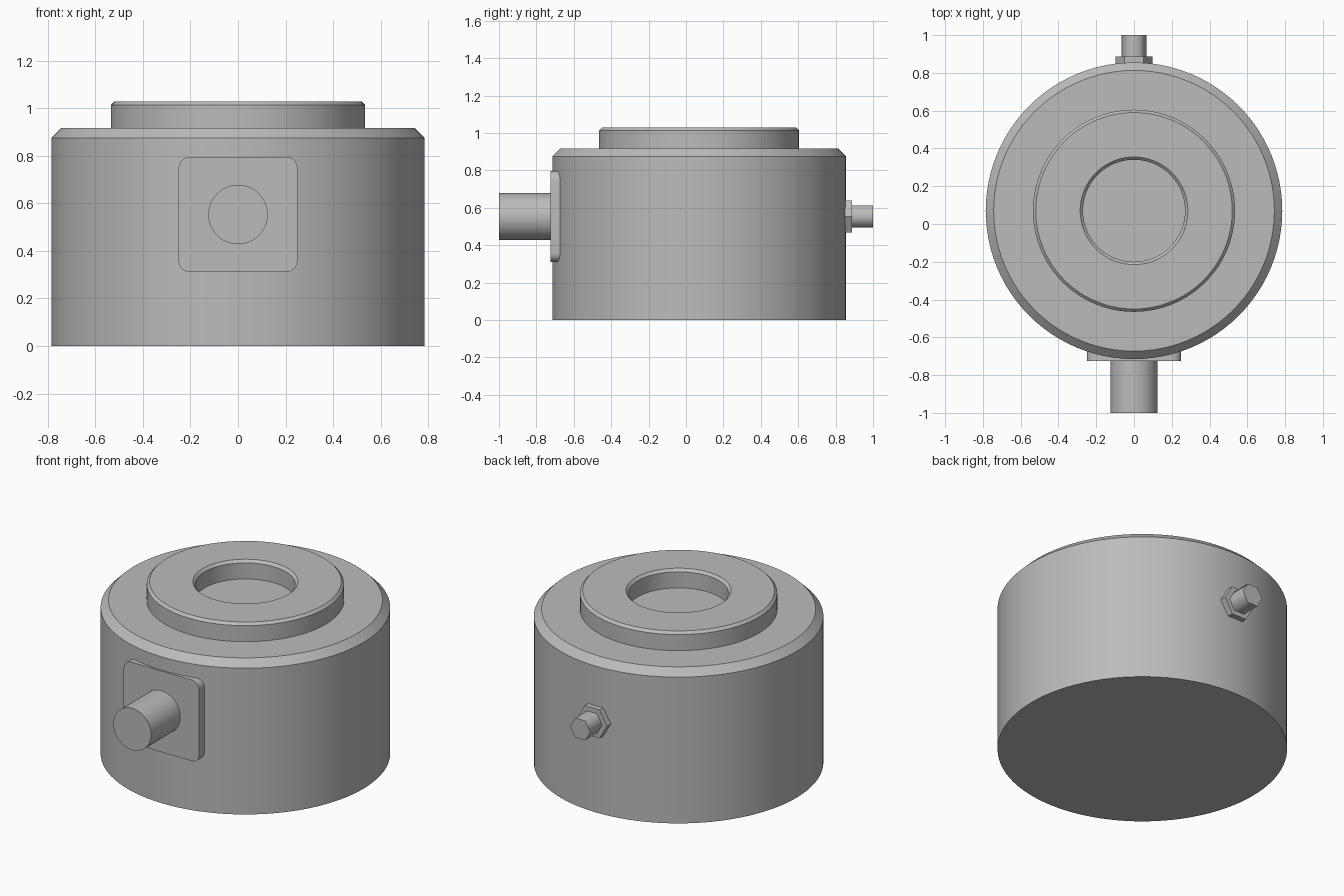
import bpy, bmesh, math
from mathutils import Matrix

cube = bpy.data.objects.get("Cube")
if cube:
    bpy.data.objects.remove(cube, do_unlink=True)

AXIS_Y = 0.07      # centre line of the round housing
PORT_Z = 0.553     # height of the side fittings

grey = bpy.data.materials.new("metal_grey")
grey.use_nodes = True
colour = (0.5, 0.5, 0.5, 1)
grey.diffuse_color = colour
grey.node_tree.nodes["Principled BSDF"].inputs["Base Color"].default_value = colour


def finish(name, bm, angle=30):
    bmesh.ops.recalc_face_normals(bm, faces=bm.faces)
    mesh = bpy.data.meshes.new(name)
    bm.to_mesh(mesh)
    bm.free()
    mesh.materials.append(grey)
    obj = bpy.data.objects.new(name, mesh)
    bpy.context.collection.objects.link(obj)
    bpy.ops.object.select_all(action='DESELECT')
    obj.select_set(True)
    bpy.context.view_layer.objects.active = obj
    bpy.ops.object.shade_smooth_by_angle(angle=math.radians(angle))
    return obj


def lathe(name, profile, sides=96):
    """Rings of (radius, height), closed by a cap at each end."""
    bm = bmesh.new()
    rings = []
    for r, z in profile:
        rings.append([bm.verts.new((r * math.cos(t), AXIS_Y + r * math.sin(t), z))
                      for t in (math.tau * i / sides for i in range(sides))])
    for a, b in zip(rings, rings[1:]):
        for i in range(sides):
            j = (i + 1) % sides
            bm.faces.new((a[i], a[j], b[j], b[i]))
    bm.faces.new(rings[0])
    bm.faces.new(rings[-1])
    return finish(name, bm)


def rod(name, radius, y0, y1, sides, angle=30):
    """Prism along y with a corner pointing sideways."""
    bm = bmesh.new()
    bmesh.ops.create_cone(bm, cap_ends=True, segments=sides, radius1=radius,
                          radius2=radius, depth=y1 - y0)
    bm.transform(Matrix.Translation((0, (y0 + y1) / 2, PORT_Z))
                 @ Matrix.Rotation(math.pi / 2, 4, 'X')
                 @ Matrix.Rotation(math.pi / 2, 4, 'Z'))
    return finish(name, bm, angle)


# Round housing with chamfered rim, raised collar and shallow recess
lathe("housing", [(0.785, 0), (0.785, 0.875), (0.743, 0.917), (0.535, 0.917),
                  (0.535, 1.013), (0.52, 1.028), (0.285, 1.028), (0.27, 1.013),
                  (0.27, 0.917)])

# Mounting plate with rounded corners
bm = bmesh.new()
bmesh.ops.create_cube(bm, size=1)
bm.transform(Matrix.Translation((0, -0.674, PORT_Z)) @ Matrix.Diagonal((0.5, 0.1, 0.485, 1)))
edges = [e for e in bm.edges if abs(e.verts[0].co.y - e.verts[1].co.y) > 0.05]
bmesh.ops.bevel(bm, geom=edges, offset=0.048, segments=6, profile=0.5, affect='EDGES')
finish("mounting_plate", bm)

# Front cable stub
rod("cable_stub", 0.125, -1.0, -0.7, 48)

# Rear hex nut and stem
rod("rear_nut", 0.098, 0.8, 0.887, 6)
rod("rear_stem", 0.067, 0.85, 1.0, 6, 65)
